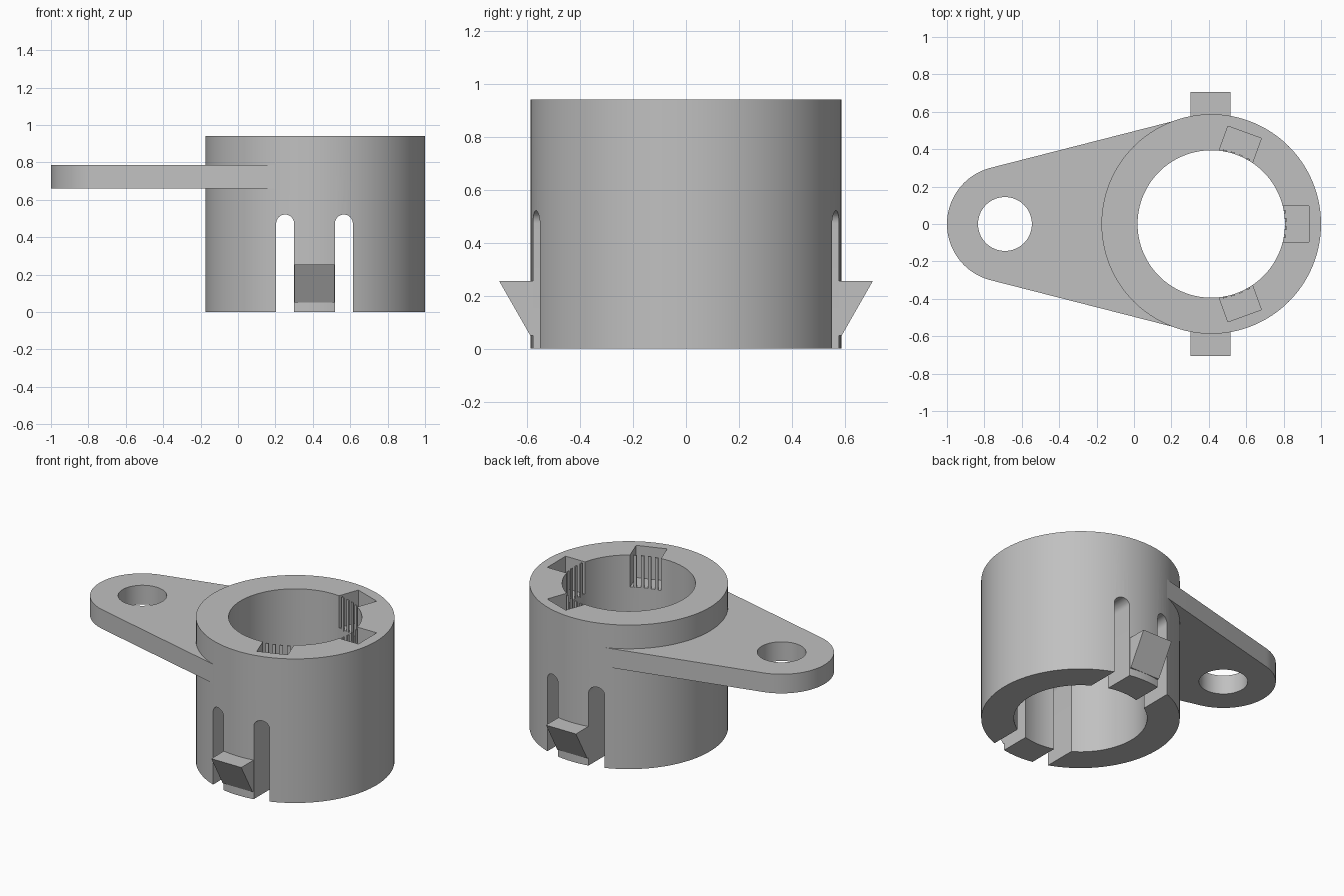
import bpy
from math import cos, sin, radians, pi, asin

cube = bpy.data.objects.get("Cube")
if cube:
    bpy.data.objects.remove(cube, do_unlink=True)

CX, R, BORE, H = 0.413, 0.587, 0.394, 0.94   # collar centre, radii, height
LUG_X, LUG_R = -0.69, 0.31
POCKET_FLOOR = 0.73

grey = bpy.data.materials.new("plain grey")
grey.use_nodes = True
grey.diffuse_color = (0.53, 0.53, 0.53, 1)
grey.node_tree.nodes["Principled BSDF"].inputs["Base Color"].default_value = grey.diffuse_color


def prism(name, outline, low, high, place):
    """Extrude a closed outline; place(u, v, w) turns it into x, y, z."""
    n = len(outline)
    verts = [place(u, v, w) for w in (low, high) for u, v in outline]
    faces = [tuple(reversed(range(n))), tuple(range(n, 2 * n))]
    faces += [(i, (i + 1) % n, n + (i + 1) % n, n + i) for i in range(n)]
    mesh = bpy.data.meshes.new(name)
    mesh.from_pydata(verts, [], faces)
    mesh.materials.append(grey)
    obj = bpy.data.objects.new(name, mesh)
    bpy.context.collection.objects.link(obj)
    bpy.context.view_layer.objects.active = obj
    bpy.ops.object.select_all(action='DESELECT')
    obj.select_set(True)
    bpy.ops.object.mode_set(mode='EDIT')
    bpy.ops.mesh.select_all(action='SELECT')
    bpy.ops.mesh.normals_make_consistent(inside=False)
    bpy.ops.object.mode_set(mode='OBJECT')
    return obj


def upright(u, v, w):
    return (u, v, w)


def arc(x, y, r, start, end, steps):
    return [(x + r * cos(start + (end - start) * i / steps),
             y + r * sin(start + (end - start) * i / steps)) for i in range(steps + 1)]


def circle(x, r, n=128):
    return arc(x, 0, r, 0, 2 * pi, n)[:-1]


def radial_box(name, angle, r0, r1, side, half, low, high):
    """Box pointing outward from the collar axis, shifted sideways by side."""
    c, s = cos(angle), sin(angle)
    outline = [(r0, side - half), (r1, side - half), (r1, side + half), (r0, side + half)]
    return prism(name, outline, low, high,
                 lambda u, v, w: (CX + u * c - v * s, u * s + v * c, w))


def cut(target, cutter):
    cutter.hide_render = True
    mod = target.modifiers.new("cut", 'BOOLEAN')
    mod.operation, mod.solver, mod.object = 'DIFFERENCE', 'EXACT', cutter
    bpy.context.view_layer.objects.active = target
    bpy.ops.object.modifier_apply(modifier=mod.name)
    bpy.data.objects.remove(cutter, do_unlink=True)


def smooth(obj):
    bpy.ops.object.select_all(action='DESELECT')
    obj.select_set(True)
    bpy.context.view_layer.objects.active = obj
    bpy.ops.object.shade_smooth_by_angle(angle=radians(30))


# Collar with its bore
collar = prism("collar", circle(CX, R), 0, H, upright)
cut(collar, prism("bore_cutter", circle(CX, BORE), -0.1, H + 0.1, upright))

# Round-topped slots either side of the spring tongues
for x in (0.252, 0.566):
    w = 0.048
    outline = [(x - w, -0.1), (x + w, -0.1)] + arc(x, 0.473, w, 0, pi, 16)
    cut(collar, prism("slot_cutter", outline, -1, 1, lambda u, v, d: (u, d, v)))

# Pockets in the rim, each with thin posts along the bore
angles = [radians(a) for a in (-70, 0, 70)]
for a in angles:
    cut(collar, radial_box("pocket_cutter", a, 0.3, 0.522, 0, 0.095, POCKET_FLOOR, H + 0.1))
smooth(collar)
for a in angles:
    for side in (-0.066, -0.022, 0.022, 0.066):
        r = (BORE ** 2 - side ** 2) ** 0.5
        radial_box("pocket_post", a, r, r + 0.008, side, 0.01, POCKET_FLOOR - 0.01, H - 0.002)

# Tapered mounting lug blending into the collar
inner_r = R - 0.004
lean = pi / 2 + asin((inner_r - LUG_R) / (CX - LUG_X))
outline = arc(LUG_X, 0, LUG_R, lean, 2 * pi - lean, 48)
outline += arc(CX, 0, inner_r, -lean, lean, 96)
lug = prism("mounting_lug", outline, 0.66, 0.785, upright)
cut(lug, prism("hole_cutter", circle(LUG_X, 0.144, 64), 0.5, 1, upright))
cut(lug, prism("bore_clearance", circle(CX, 0.55), 0.5, 1, upright))
smooth(lug)

# Snap-fit wedges on the front and back tongues
for name, s in (("front_snap_wedge", -1), ("back_snap_wedge", 1)):
    profile = [(0.56, 0.05), (0.588, 0.05), (0.705, 0.255), (0.56, 0.255)]
    prism(name, profile, 0.301, 0.517, lambda u, v, d: (d, s * u, v))
